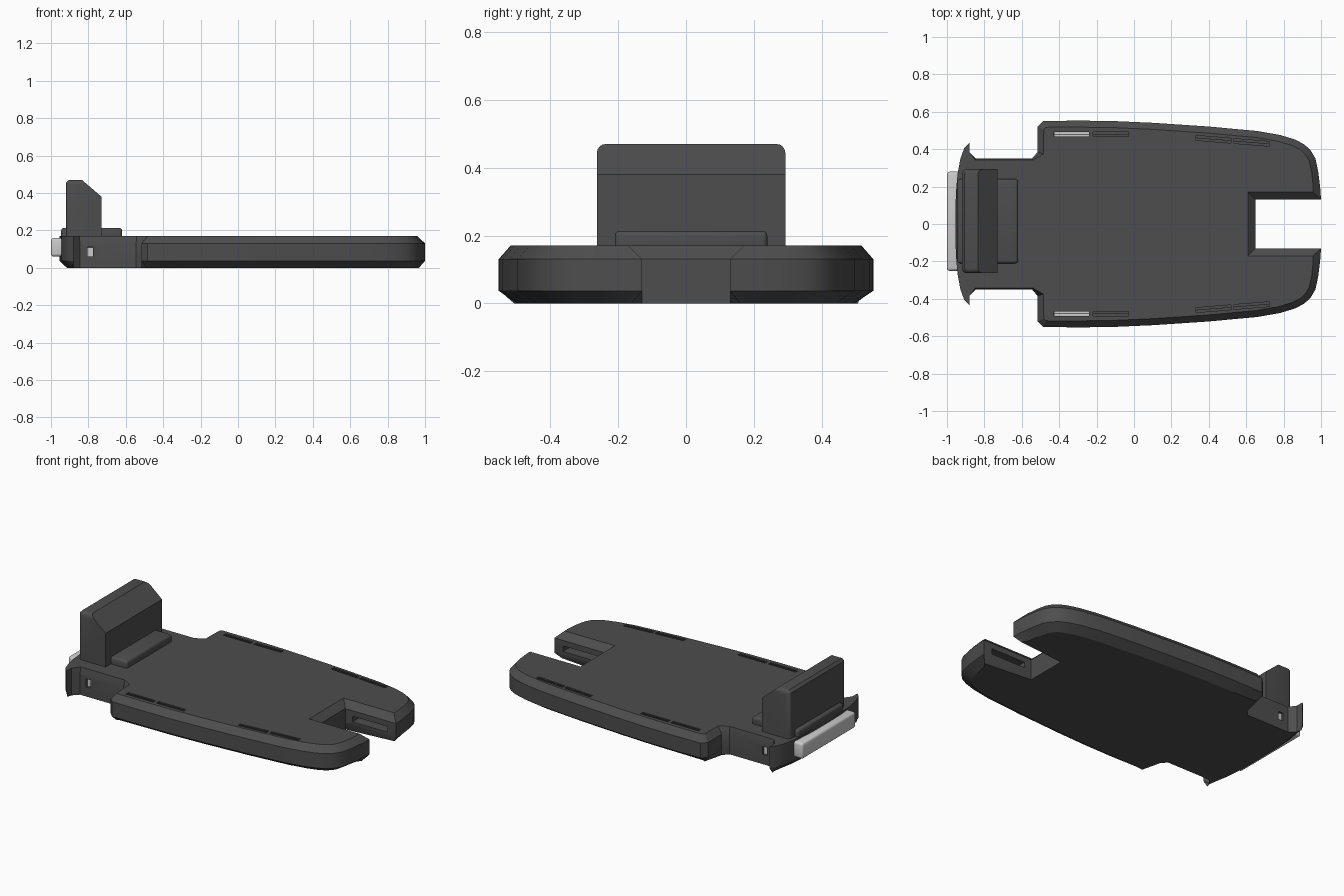
import bpy, bmesh, math
from mathutils import Vector, Matrix

if "Cube" in bpy.data.objects:
    bpy.data.objects.remove(bpy.data.objects["Cube"])

CY = 0.015  # the upper parts sit slightly off centre


def material(name, v):
    m = bpy.data.materials.new(name)
    m.diffuse_color = (v, v, v, 1)
    m.use_nodes = True
    m.node_tree.nodes["Principled BSDF"].inputs["Base Color"].default_value = m.diffuse_color
    return m


DARK = material("dark_plastic", 0.075)
LIGHT = material("clear_lens", 0.6)


def finish(bm, name, mat):
    bmesh.ops.recalc_face_normals(bm, faces=bm.faces)
    me = bpy.data.meshes.new(name)
    bm.to_mesh(me)
    bm.free()
    ob = bpy.data.objects.new(name, me)
    bpy.context.collection.objects.link(ob)
    if mat:
        me.materials.append(mat)
    return ob


def smooth(ob, angle=28):
    bpy.ops.object.select_all(action='DESELECT')
    ob.select_set(True)
    bpy.context.view_layer.objects.active = ob
    bpy.ops.object.shade_smooth_by_angle(angle=math.radians(angle))


def add_box(bm, c, s, rot=0):
    m = Matrix.Translation(c) @ Matrix.Rotation(rot, 4, 'Z') @ Matrix.Diagonal((*s, 1))
    bmesh.ops.create_cube(bm, size=1, matrix=m)


def rounded_box(name, lo, hi, r, mat):
    bm = bmesh.new()
    lo, hi = Vector(lo), Vector(hi)
    add_box(bm, (lo + hi) / 2, hi - lo)
    bmesh.ops.bevel(bm, geom=bm.edges[:], offset=r, segments=3, profile=0.5, affect='EDGES')
    ob = finish(bm, name, mat)
    smooth(ob, 40)
    return ob


# Base plate: half outline as x, y, top inset, bottom inset
half = [(0.65, 0.13, .04, 0), (1, 0.13, .04, .03), (0.995, 0.2, .037, .05),
        (0.985, 0.28, .035, .055), (0.97, 0.35, .035, .055), (0.945, 0.393, .035, .055),
        (0.91, 0.426, .035, .055), (0.86, 0.452, .035, .055), (0.78, 0.476, .035, .055),
        (0.66, 0.497, .035, .055), (0.4, 0.521, .035, .055), (0.1, 0.541, .035, .055),
        (-0.1, 0.55, .035, .055), (-0.3, 0.553, .035, .055), (-0.485, 0.55, .033, .05),
        (-0.515, 0.52, .033, .03), (-0.515, 0.385, .03, 0), (-0.545, 0.35, .008, 0),
        (-0.845, 0.35, .008, 0), (-0.88, 0.385, 0, 0), (-0.88, 0.435, 0, .015),
        (-0.908, 0.405, 0, .03), (-0.928, 0.35, 0, .04), (-0.943, 0.27, 0, .04),
        (-0.952, 0.17, 0, .04), (-0.955, 0.06, 0, .04)]
outline = half + [(x, -y, t, b) for x, y, t, b in reversed(half)]


def inset(amounts):
    pts = [Vector(p[:2]) for p in outline]
    out = []
    for i, p in enumerate(pts):
        d1 = (p - pts[i - 1]).normalized()
        d2 = (pts[(i + 1) % len(pts)] - p).normalized()
        n1, n2 = Vector((-d1.y, d1.x)), Vector((-d2.y, d2.x))
        out.append(p + (n1 + n2) / max(0.5, 1 + n1.dot(n2)) * amounts[i])
    return out


bm = bmesh.new()
zero = [0] * len(outline)
levels = [(0, [p[3] for p in outline]), (0.037, zero), (0.13, zero), (0.17, [p[2] for p in outline])]
loops = [[bm.verts.new((q.x, q.y, z)) for q in inset(a)] for z, a in levels]
for a, b in zip(loops, loops[1:]):
    for i in range(len(a)):
        j = (i + 1) % len(a)
        bm.faces.new((a[i], a[j], b[j], b[i]))
bm.faces.new(loops[0][::-1])
bm.faces.new(loops[-1])
base = finish(bm, "base_plate", DARK)

# Cutter: twin vent grooves, side windows and pockets in the notch walls
bm = bmesh.new()
for s in (1, -1):
    for x, y, rot in ((-0.335, 0.48, 0), (-0.125, 0.48, 0), (0.425, 0.453, -0.08), (0.63, 0.436, -0.08)):
        for off in (-0.007, 0.007):
            add_box(bm, (x, s * (y + off), 0.165), (0.19, 0.011, 0.05), s * rot)
    add_box(bm, (-0.79, s * 0.34, 0.085), (0.03, 0.1, 0.05))
    add_box(bm, (0.82, s * 0.15, 0.078), (0.24, 0.1, 0.035))
cutter = finish(bm, "groove_cutter", None)
cutter.hide_render = True
cutter.hide_viewport = True
mod = base.modifiers.new("grooves", 'BOOLEAN')
mod.operation = 'DIFFERENCE'
mod.solver = 'EXACT'
mod.object = cutter
smooth(base)

# Light strips in the rear grooves and side windows
bm = bmesh.new()
for s in (1, -1):
    for off in (-0.007, 0.007):
        add_box(bm, (-0.335, s * (0.48 + off), 0.15), (0.188, 0.0105, 0.018))
    add_box(bm, (-0.79, s * 0.315, 0.085), (0.029, 0.045, 0.049))
finish(bm, "light_strips", LIGHT)

# Upright block with sloped front, rounded at the rear and top ends
profile = [(-0.92, 0.165), (-0.92, 0.455), (-0.905, 0.47), (-0.835, 0.47), (-0.73, 0.38), (-0.73, 0.165)]
bm = bmesh.new()
y0, y1 = CY - 0.278, CY + 0.278
f = bm.faces.new([bm.verts.new((x, y0, z)) for x, z in profile])
ext = bmesh.ops.extrude_face_region(bm, geom=[f])
bmesh.ops.translate(bm, vec=(0, y1 - y0, 0), verts=[v for v in ext['geom'] if isinstance(v, bmesh.types.BMVert)])
edges = []
for e in bm.edges:
    a, b = (v.co for v in e.verts)
    if abs(a.y - b.y) < 1e-4 and max(a.x, b.x) < -0.8 and max(a.z, b.z) > 0.4:
        edges.append(e)
bmesh.ops.bevel(bm, geom=edges, offset=0.028, segments=4, profile=0.5, affect='EDGES', clamp_overlap=True)
smooth(finish(bm, "upright_block", DARK), 35)

# Low step under the upright and light bar at the rear
rounded_box("step_pad", (-0.945, CY - 0.225, 0.15), (-0.62, CY + 0.225, 0.213), 0.014, DARK)
rounded_box("rear_light_bar", (-1.0, CY - 0.265, 0.06), (-0.93, CY + 0.265, 0.16), 0.015, LIGHT)
